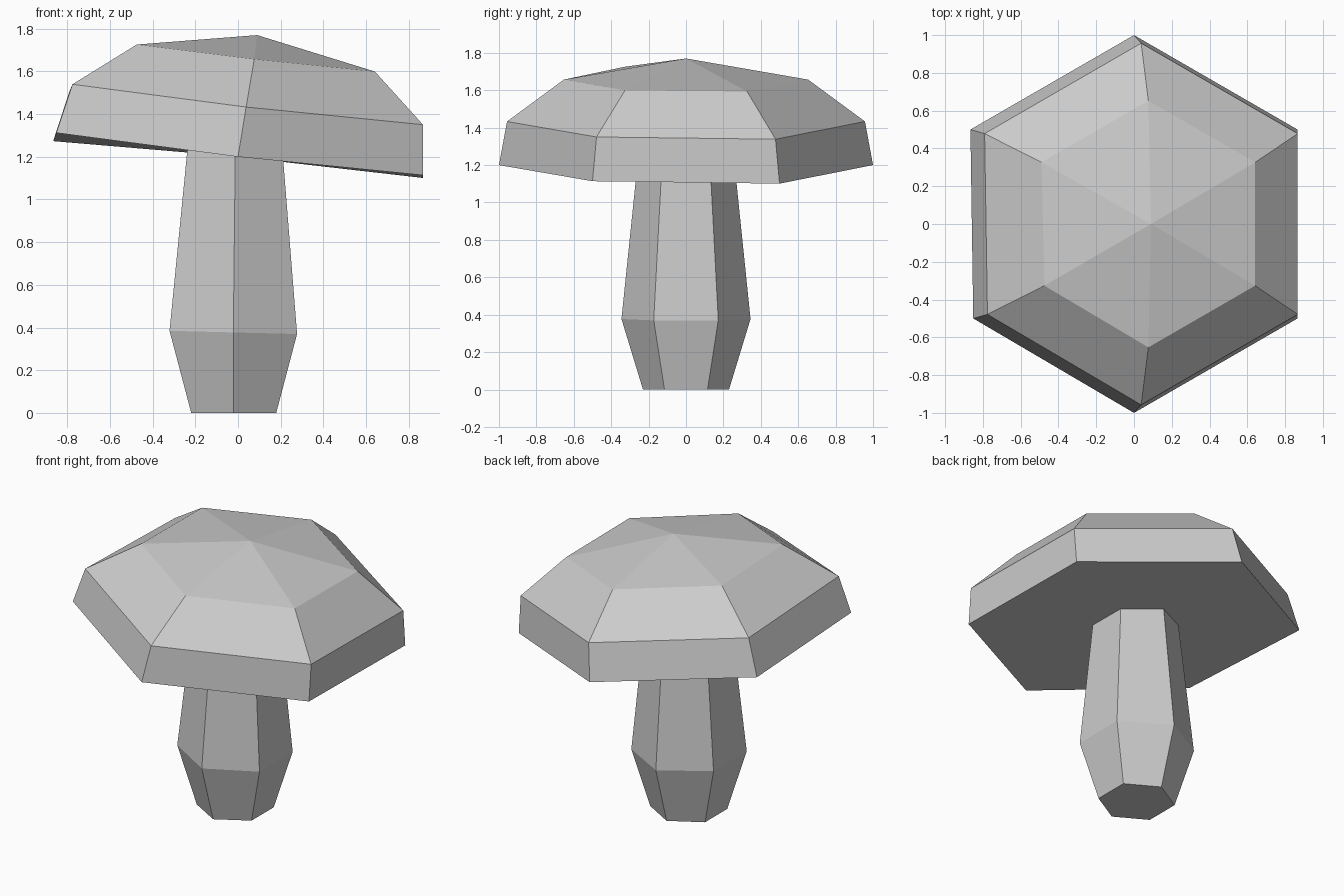
import bpy
import bmesh
from math import sin, cos, radians

cube = bpy.data.objects.get("Cube")
if cube:
    bpy.data.objects.remove(cube, do_unlink=True)

SIDES = 6

grey = bpy.data.materials.new("plain grey")
grey.use_nodes = True
colour = (0.6, 0.6, 0.6, 1)
grey.diffuse_color = colour
grey.node_tree.nodes["Principled BSDF"].inputs["Base Color"].default_value = colour


def hexagon(radius, centre_x, height, slope=0, twist=0):
    """Six corners, points to front and back, falling towards +x with a slight warp."""
    corners = []
    for i in range(SIDES):
        angle = radians(90 + i * 360 / SIDES)
        x, y = radius * cos(angle), radius * sin(angle)
        z = height - slope * x - twist * y * (2 * abs(x) - x)
        if twist and x < -0.1 and y < 0:
            x += twist
        corners.append((x + centre_x, y, z))
    return corners


def loft(name, rings, tip=None):
    """Skin a stack of rings, closing the top with a tip or a flat face."""
    bm = bmesh.new()
    loops = [[bm.verts.new(p) for p in ring] for ring in rings]
    pairs = [(i, (i + 1) % SIDES) for i in range(SIDES)]
    for low, high in zip(loops, loops[1:]):
        for a, b in pairs:
            bm.faces.new((low[a], low[b], high[b], high[a]))
    bm.faces.new(loops[0][::-1])
    if tip:
        top = bm.verts.new(tip)
        for a, b in pairs:
            bm.faces.new((loops[-1][a], loops[-1][b], top))
    else:
        bm.faces.new(loops[-1])
    bmesh.ops.recalc_face_normals(bm, faces=bm.faces[:])
    mesh = bpy.data.meshes.new(name)
    bm.to_mesh(mesh)
    bm.free()
    mesh.materials.append(grey)
    obj = bpy.data.objects.new(name, mesh)
    bpy.context.collection.objects.link(obj)
    return obj


# Stem: narrow foot, bulge, then a taper running up into the cap
loft("stem", [
    hexagon(0.23, -0.02, 0),
    hexagon(0.345, -0.022, 0.377, slope=0.025),
    hexagon(0.25, -0.012, 1.3, slope=0.1),
])

# Cap: tilted faceted dome
TILT, WARP = 0.107, 0.015
loft("cap", [
    hexagon(1.0, 0, 1.2, TILT, WARP),
    hexagon(0.957, 0.038, 1.433, TILT, WARP),
    hexagon(0.653, 0.076, 1.657, TILT, WARP),
], tip=(0.09, 0, 1.77))
